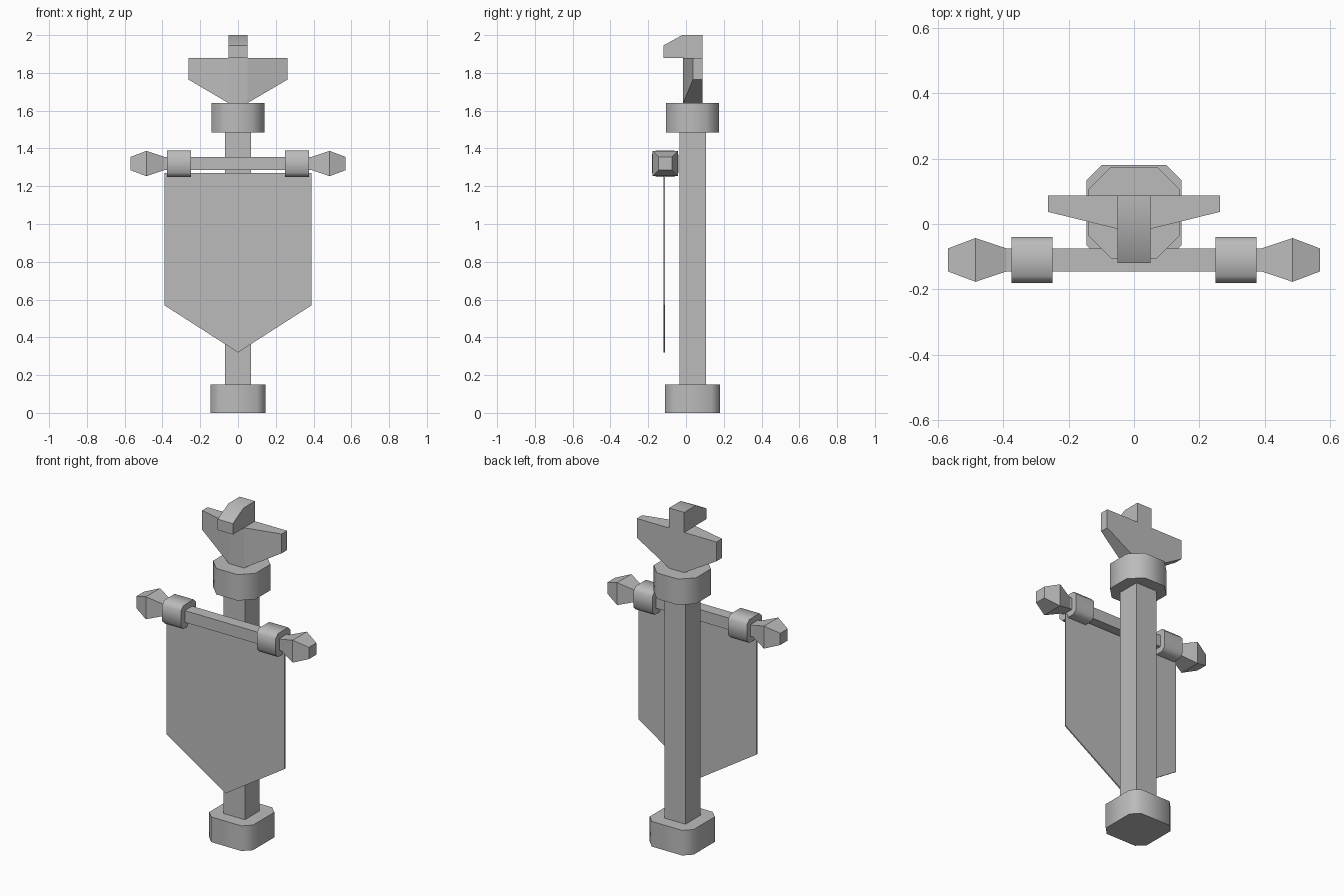
import bpy, bmesh, math
from mathutils import Vector

if "Cube" in bpy.data.objects:
    bpy.data.objects.remove(bpy.data.objects["Cube"], do_unlink=True)

grey = bpy.data.materials.new("plain_grey")
grey.use_nodes = True
COLOUR = (0.5, 0.5, 0.5, 1)
grey.diffuse_color = COLOUR
grey.node_tree.nodes["Principled BSDF"].inputs["Base Color"].default_value = COLOUR

POST_Y = 0.035            # depth of the post axis
BAR_Y, BAR_Z = -0.11, 1.32


def loft(name, rings, smooth=0):
    """Skin a list of equal-length point rings and cap both ends."""
    bm = bmesh.new()
    loops = [[bm.verts.new(p) for p in ring] for ring in rings]
    n = len(loops[0])
    for a, b in zip(loops, loops[1:]):
        for i in range(n):
            j = (i + 1) % n
            bm.faces.new((a[i], a[j], b[j], b[i]))
    bm.faces.new(loops[0])
    bm.faces.new(loops[-1])
    bmesh.ops.recalc_face_normals(bm, faces=bm.faces)
    mesh = bpy.data.meshes.new(name)
    bm.to_mesh(mesh)
    bm.free()
    mesh.materials.append(grey)
    obj = bpy.data.objects.new(name, mesh)
    bpy.context.collection.objects.link(obj)
    if smooth:
        bpy.ops.object.select_all(action='DESELECT')
        obj.select_set(True)
        bpy.context.view_layer.objects.active = obj
        bpy.ops.object.shade_smooth_by_angle(angle=math.radians(smooth))
    return obj


def square(r, cut=0):
    """Square outline of half-width r with optional cut corners."""
    if not cut:
        return [(r, r), (-r, r), (-r, -r), (r, -r)]
    c = r - cut
    return [(r, c), (c, r), (-c, r), (-r, c), (-r, -c), (-c, -r), (c, -r), (r, -c)]


def upright(name, r, z0, z1, cut=0, smooth=0):
    return loft(name, [[(u, v + POST_Y, z) for u, v in square(r, cut)]
                       for z in (z0, z1)], smooth)


def along_bar(name, stations, cut=0, smooth=0):
    return loft(name, [[(x, u + BAR_Y, v + BAR_Z) for u, v in square(r, cut)]
                       for x, r in stations], smooth)


# Post with its foot and collar
upright("base", 0.145, 0, 0.15, 0.045, 50)
upright("post", 0.07, 0.15, 1.485)
upright("collar", 0.14, 1.485, 1.64, 0.07, 50)

# Crossbar, holding loops and pointed ends
along_bar("crossbar", [(-0.4, 0.035), (0.4, 0.035)])
for side, s in (("left", 1), ("right", -1)):
    along_bar(side + "_loop", [(s * 0.25, 0.07), (s * 0.375, 0.07)], 0.022, 50)
    along_bar(side + "_finial", [(s * 0.39, 0.035), (s * 0.485, 0.067), (s * 0.57, 0.035)])

# Hanging cloth with a pointed lower edge
cloth = [(-0.39, 1.27), (-0.39, 0.57), (0, 0.32), (0.39, 0.57), (0.39, 1.27)]
loft("banner", [[(x, y, z) for x, z in cloth] for y in (BAR_Y - 0.008, BAR_Y)])


# Bird ornament: spread wings tapering outwards, then head with beak
def wing_section(x, front, bottom):
    return [(x, front, bottom), (x, 0.088, bottom), (x, 0.088, 1.88), (x, front, 1.88)]


loft("wings", [wing_section(-0.263, 0.037, 1.765), wing_section(-0.05, -0.015, 1.64),
               wing_section(0.05, -0.015, 1.64), wing_section(0.263, 0.037, 1.765)])

head = [(0.088, 1.88), (0.088, 2), (-0.02, 2), (-0.12, 1.945), (-0.12, 1.88)]
loft("head", [[(x, y, z) for y, z in head] for x in (-0.05, 0.05)], 40)
